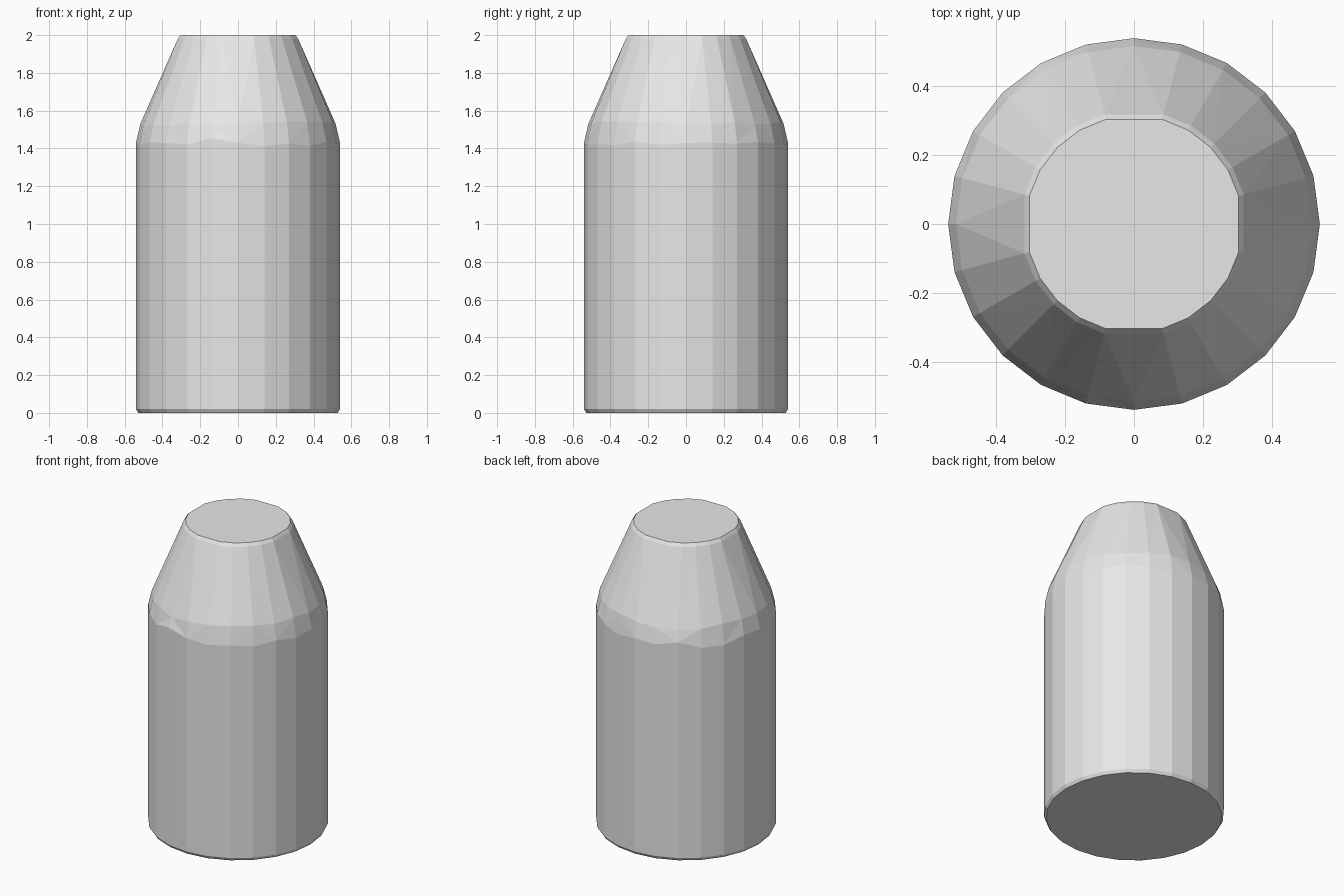
import bpy, bmesh, random
from math import cos, sin, pi

cube = bpy.data.objects.get("Cube")
if cube:
    bpy.data.objects.remove(cube)

SIDES = 24
random.seed(4)

grey = bpy.data.materials.new("plain_grey")
grey.use_nodes = True
colour = (0.8, 0.8, 0.8, 1)
grey.diffuse_color = colour
grey.node_tree.nodes["Principled BSDF"].inputs["Base Color"].default_value = colour

# Profile: radius, height, flattening at the four sides, seam unevenness
profile = [
    (0.528, 0.0, 0, 0), (0.54, 0.02, 0, 0),
    (0.54, 1.43, 0, 0.025), (0.517, 1.53, 0, 0.015),
    (0.33, 1.98, 1, 0), (0.315, 2.0, 1, 0),
]

bm = bmesh.new()
rings = []
for radius, height, flat, uneven in profile:
    ring = []
    for i in range(SIDES):
        a = 2 * pi * i / SIDES
        on_axis = i % (SIDES // 4) == 0
        r = radius * (cos(2 * pi / SIDES) if flat and on_axis else 1)
        z = height + (0 if on_axis else random.uniform(-uneven, uneven))
        ring.append(bm.verts.new((r * cos(a), r * sin(a), z)))
    rings.append(ring)

# Walls, split into triangles along the shoulder
for row, (low, high) in enumerate(zip(rings, rings[1:])):
    for i in range(SIDES):
        j = (i + 1) % SIDES
        if row in (2, 3):
            if i % 2:
                bm.faces.new((low[i], low[j], high[i]))
                bm.faces.new((low[j], high[j], high[i]))
            else:
                bm.faces.new((low[i], low[j], high[j]))
                bm.faces.new((low[i], high[j], high[i]))
        else:
            bm.faces.new((low[i], low[j], high[j], high[i]))

# Flat base and top
bm.faces.new(rings[0][::-1])
bm.faces.new(rings[-1])
bmesh.ops.recalc_face_normals(bm, faces=bm.faces)

mesh = bpy.data.meshes.new("tapered_body")
bm.to_mesh(mesh)
bm.free()
mesh.materials.append(grey)
body = bpy.data.objects.new("tapered_body", mesh)
bpy.context.collection.objects.link(body)
